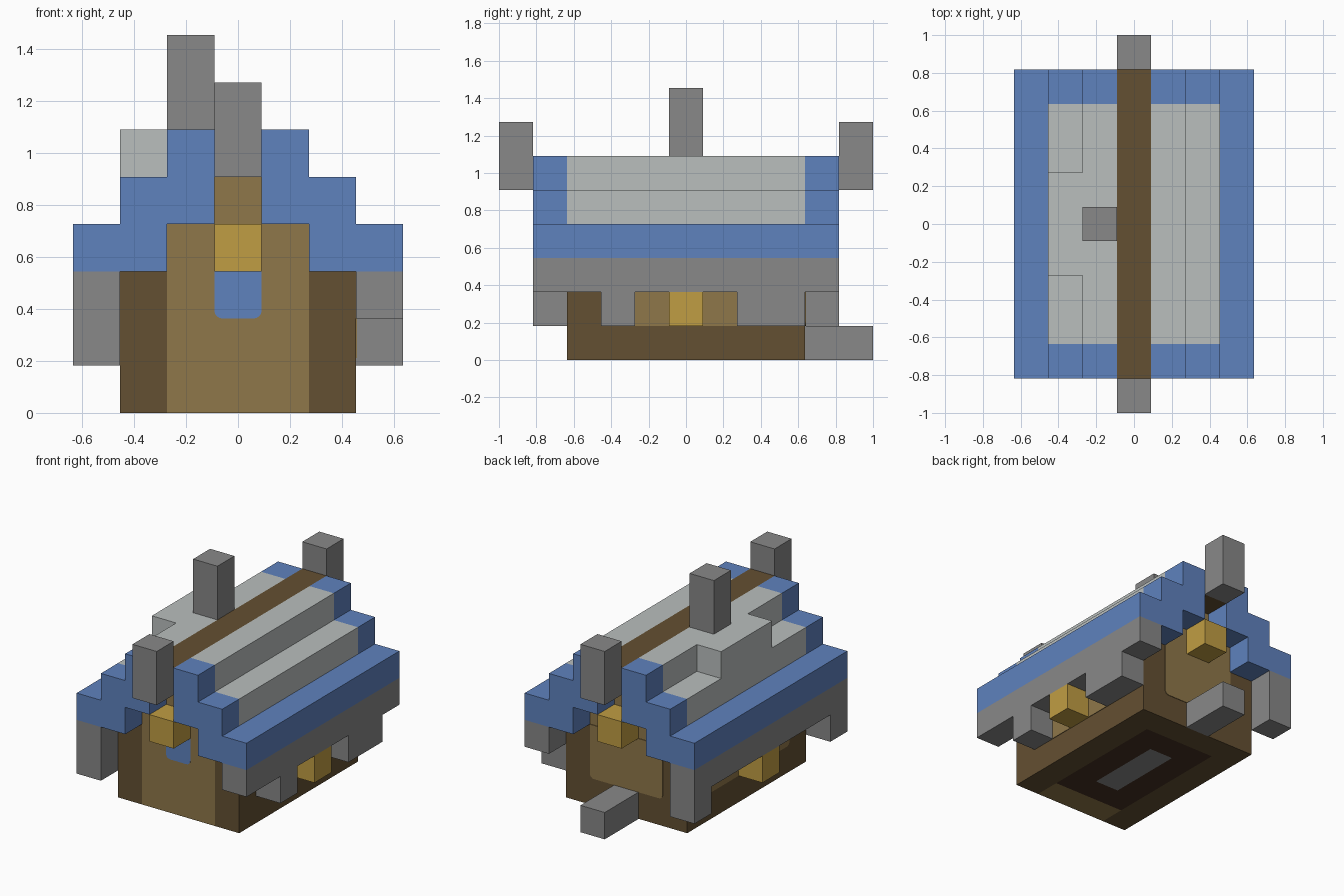
import bpy, bmesh, math
from mathutils import Matrix, Vector

cube = bpy.data.objects.get("Cube")
if cube:
    bpy.data.objects.remove(cube, do_unlink=True)

U = 2 / 11  # edge length of one block


def material(name, r, g, b):
    m = bpy.data.materials.new(name)
    m.use_nodes = True
    m.diffuse_color = (r, g, b, 1)
    m.node_tree.nodes["Principled BSDF"].inputs["Base Color"].default_value = (r, g, b, 1)
    return m


BLUE = material("blue", 0.114, 0.223, 0.515)
PALE = material("pale_grey", 0.49, 0.52, 0.515)
GREY = material("stone_grey", 0.246, 0.246, 0.246)
DARK = material("dark_brown", 0.127, 0.08, 0.032)
LIGHT = material("light_brown", 0.275, 0.184, 0.067)
GOLD = material("gold", 0.527, 0.337, 0.056)
EARTH = material("earth_brown", 0.058, 0.028, 0.016)


def finish(name, bm, mat):
    bmesh.ops.recalc_face_normals(bm, faces=bm.faces)
    mesh = bpy.data.meshes.new(name)
    bm.to_mesh(mesh)
    bm.free()
    mesh.materials.append(mat)
    ob = bpy.data.objects.new(name, mesh)
    bpy.context.collection.objects.link(ob)
    return ob


def blocks(name, mat, *ranges):
    """Join boxes, each an inclusive range of blocks along x, y and z."""
    bm = bmesh.new()
    for x, y, z in ranges:
        size = [(b - a + 1) * U for a, b in (x, y, z)]
        centre = Vector((sum(x) / 2, sum(y) / 2, (sum(z) + 1) / 2)) * U
        bmesh.ops.create_cube(bm, size=1, matrix=Matrix.Translation(centre) @ Matrix.Diagonal((*size, 1)))
    return finish(name, bm, mat)


def panel(name, mat, width, bottom, top, distance, angle, depth=0.004, r=0.03):
    """Thin wall plate with rounded lower corners, turned about z."""
    w, lo, hi = width * U / 2, bottom * U, top * U
    outline = [(w, hi), (-w, hi)]
    for cx, start in ((r - w, math.pi), (w - r, 1.5 * math.pi)):
        for i in range(5):
            a = start + i * math.pi / 8
            outline.append((cx + r * math.cos(a), lo + r + r * math.sin(a)))
    bm = bmesh.new()
    face = bm.faces.new([bm.verts.new((x, -distance * U, z)) for x, z in outline])
    new = bmesh.ops.extrude_face_region(bm, geom=[face])["geom"]
    bmesh.ops.translate(bm, vec=(0, -depth, 0), verts=[g for g in new if isinstance(g, bmesh.types.BMVert)])
    bmesh.ops.rotate(bm, verts=bm.verts, cent=(0, 0, 0), matrix=Matrix.Rotation(angle, 3, "Z"))
    return finish(name, bm, mat)


# House walls and floor
blocks("side_walls", DARK, *[((x, x), (-3, 3), (0, 2)) for x in (-2, 2)])
blocks("back_wall", DARK, ((-1, 1), (3, 3), (0, 2)))
blocks("front_wall", LIGHT, ((-1, 1), (-3, -3), (0, 2)))
blocks("floor", EARTH, *[((x, x), (-2, 2), (0, 0)) for x in (-1, 1)],
       *[((0, 0), (y, y), (0, 0)) for y in (-2, 2)])
blocks("hearth_stone", GREY, ((0, 0), (-1, 1), (0, 0)))
blocks("gable_walls", LIGHT, ((-1, 1), (-3, 3), (3, 3)), ((0, 0), (-3, 3), (4, 4)))

# Wall panels and window
panel("back_panel", LIGHT, 3, 1, 3, 3.5, math.pi)
panel("left_panel", LIGHT, 5, 1, 2, 2.5, math.pi / 2)
panel("right_panel", LIGHT, 5, 1, 2, 2.5, -math.pi / 2)
panel("front_window", BLUE, 1, 2, 3, 3.5, 0)

# Stepped roof, mirrored to both sides
for side, s in (("left", 1), ("right", -1)):
    blocks(side + "_eave", BLUE, ((3 * s, 3 * s), (-4, 4), (3, 3)))
    blocks(side + "_eave_stone", GREY, ((3 * s, 3 * s), (-4, 4), (2, 2)))
    blocks(side + "_roof_steps", PALE, ((2 * s, 2 * s), (-3, 3), (3, 4)), ((s, s), (-3, 3), (4, 5)))
    for end, y in (("front", -4), ("back", 4)):
        blocks(f"{side}_{end}_roof_trim", BLUE, ((2 * s, 2 * s), (y, y), (3, 4)), ((s, s), (y, y), (4, 5)))
    blocks(side + "_lantern", GOLD, ((3 * s, 3 * s), (0, 0), (1, 1)))
blocks("ridge_beam", DARK, ((0, 0), (-4, 4), (5, 5)))
blocks("dormer", PALE, ((-2, -2), (-1, 1), (5, 5)))
blocks("chimney", GREY, ((-1, -1), (0, 0), (6, 7)))

# Ridge posts and end lanterns
for end, s in (("front", -1), ("back", 1)):
    blocks(end + "_ridge_post", GREY, ((0, 0), (5 * s, 5 * s), (5, 6)))
    blocks(end + "_lantern", GOLD, ((0, 0), (4 * s, 4 * s), (3, 3)))

# Hanging stones and back step
blocks("right_hanging_stones", GREY, *[((-3, -3), (y, y), (1, 1)) for y in (-4, 4)])
blocks("left_hanging_stones", GREY, ((3, 3), (-2, -2), (1, 1)), ((3, 3), (2, 3), (1, 1)))
blocks("back_step", GREY, ((0, 0), (4, 5), (0, 0)))
